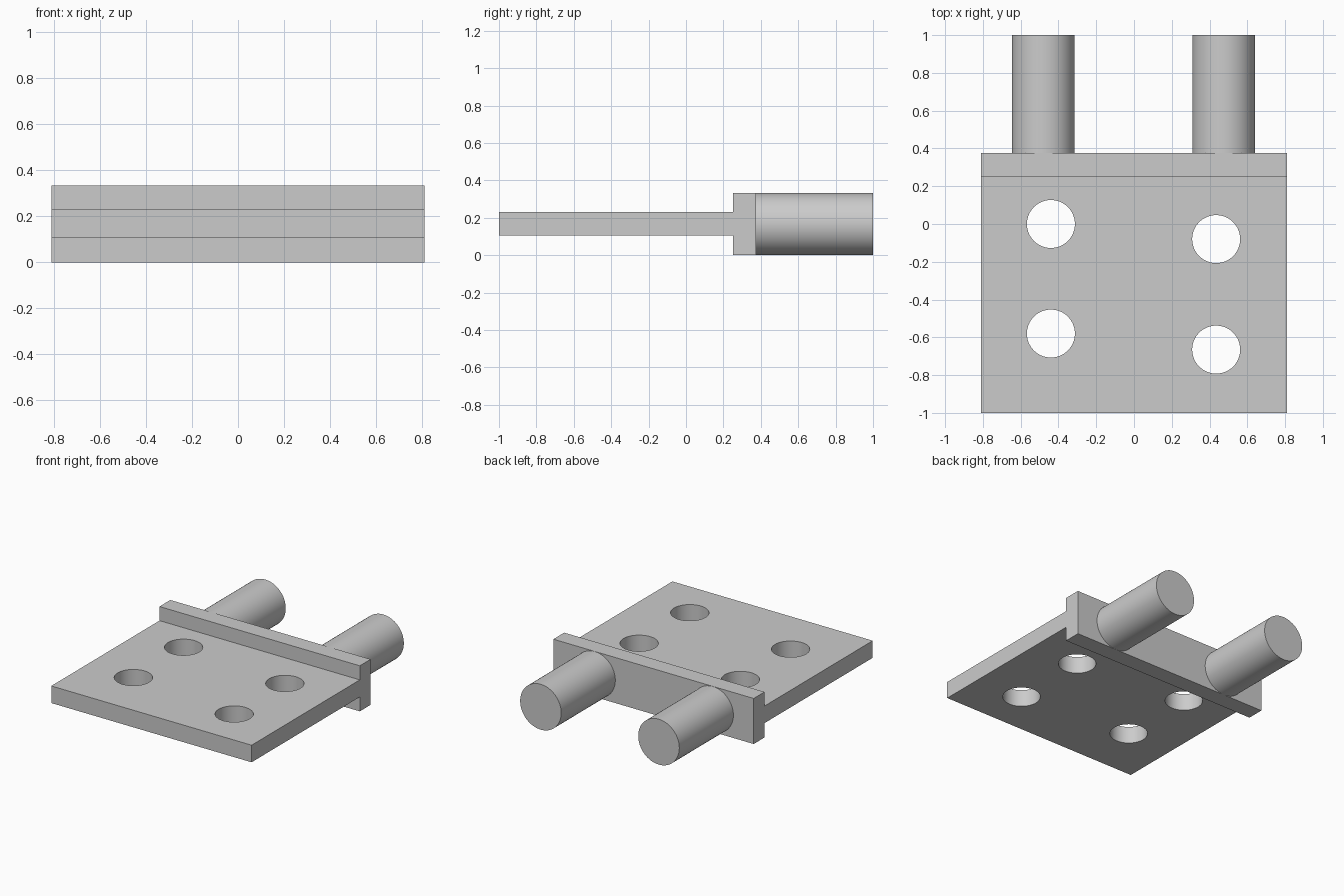
import bpy
import bmesh
import math

if "Cube" in bpy.data.objects:
    bpy.data.objects.remove(bpy.data.objects["Cube"], do_unlink=True)

HALF_WIDTH = 0.81
PEG_RADIUS = 0.166
HOLE_RADIUS = 0.127

grey = bpy.data.materials.new("plain grey")
grey.use_nodes = True
grey.diffuse_color = (0.6, 0.6, 0.6, 1)
grey.node_tree.nodes["Principled BSDF"].inputs["Base Color"].default_value = (0.6, 0.6, 0.6, 1)


def cylinder(name, radius, depth, location, rotation=(0, 0, 0)):
    bpy.ops.mesh.primitive_cylinder_add(vertices=64, radius=radius, depth=depth,
                                        location=location, rotation=rotation)
    obj = bpy.context.object
    obj.name = name
    obj.data.materials.append(grey)
    return obj


def smooth(obj):
    bpy.ops.object.select_all(action="DESELECT")
    obj.select_set(True)
    bpy.context.view_layer.objects.active = obj
    bpy.ops.object.shade_smooth_by_angle(angle=math.radians(30))


# Plate with a raised flange at the back: T-shaped (y, z) profile swept along x
profile = [(-1, 0.105), (0.25, 0.105), (0.25, 0), (0.375, 0),
           (0.375, 0.333), (0.25, 0.333), (0.25, 0.23), (-1, 0.23)]
bm = bmesh.new()
face = bm.faces.new([bm.verts.new((-HALF_WIDTH, y, z)) for y, z in profile])
swept = bmesh.ops.extrude_face_region(bm, geom=[face])["geom"]
bmesh.ops.translate(bm, vec=(2 * HALF_WIDTH, 0, 0),
                    verts=[v for v in swept if isinstance(v, bmesh.types.BMVert)])
bmesh.ops.recalc_face_normals(bm, faces=bm.faces)
mesh = bpy.data.meshes.new("flanged_plate")
bm.to_mesh(mesh)
bm.free()
mesh.materials.append(grey)
plate = bpy.data.objects.new("flanged_plate", mesh)
bpy.context.collection.objects.link(plate)

# Four round through holes
for x, y in [(-0.44, 0.0), (-0.44, -0.58), (0.435, -0.08), (0.435, -0.665)]:
    cutter = cylinder("hole_cutter", HOLE_RADIUS, 0.5, (x, y, 0.167))
    cutter.hide_render = True
    bpy.context.view_layer.objects.active = plate
    cut = plate.modifiers.new("hole", "BOOLEAN")
    cut.operation = "DIFFERENCE"
    cut.solver = "EXACT"
    cut.object = cutter
    bpy.ops.object.modifier_apply(modifier=cut.name)
    bpy.data.objects.remove(cutter, do_unlink=True)
smooth(plate)

# Two round pegs on the back of the flange
for name, x in [("right_peg", -0.48), ("left_peg", 0.475)]:
    peg = cylinder(name, PEG_RADIUS, 0.625, (x, 0.6875, PEG_RADIUS), (math.pi / 2, 0, 0))
    smooth(peg)
